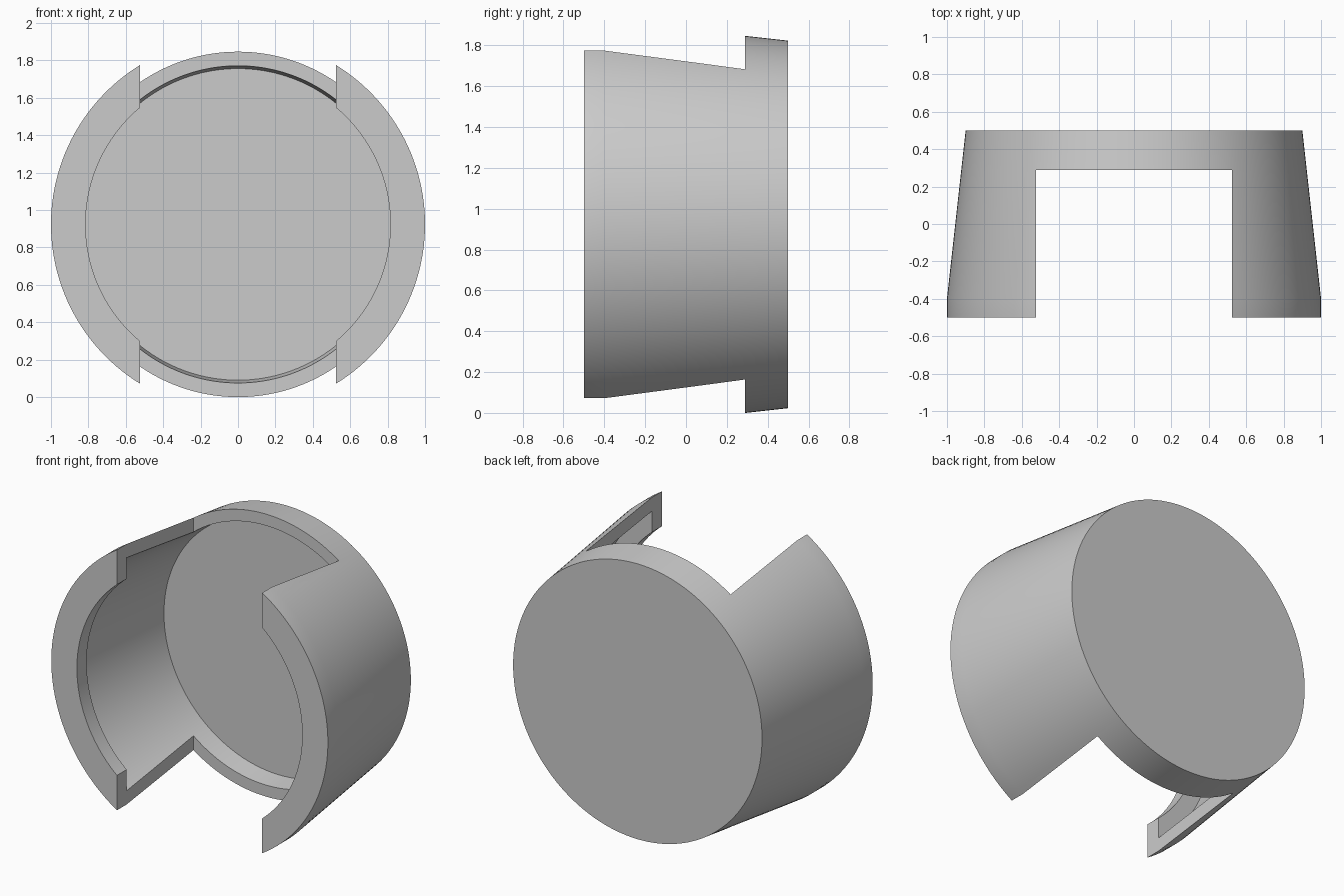
import bpy, bmesh, math
from mathutils import Matrix, Vector

cube = bpy.data.objects.get("Cube")
if cube:
    bpy.data.objects.remove(cube, do_unlink=True)

CENTRE_Z = 0.923
SEGMENTS = 160

grey = bpy.data.materials.new("plain_grey")
grey.use_nodes = True
colour = (0.6, 0.6, 0.6, 1)
grey.diffuse_color = colour
grey.node_tree.nodes["Principled BSDF"].inputs["Base Color"].default_value = colour


def add_object(name, bm):
    bmesh.ops.recalc_face_normals(bm, faces=bm.faces)
    mesh = bpy.data.meshes.new(name)
    bm.to_mesh(mesh)
    bm.free()
    mesh.materials.append(grey)
    obj = bpy.data.objects.new(name, mesh)
    bpy.context.collection.objects.link(obj)
    return obj


def lathe(name, profile):
    """Turn a (radius, y) profile about the y axis and cap both ends."""
    bm = bmesh.new()
    rings = []
    for radius, y in profile:
        rings.append([bm.verts.new((radius * math.cos(a), y, CENTRE_Z + radius * math.sin(a)))
                      for a in (2 * math.pi * i / SEGMENTS for i in range(SEGMENTS))])
    for low, high in zip(rings, rings[1:]):
        for i in range(SEGMENTS):
            j = (i + 1) % SEGMENTS
            bm.faces.new((low[i], low[j], high[j], high[i]))
    bm.faces.new(rings[0])
    bm.faces.new(rings[-1])
    return add_object(name, bm)


# Tapered cup: outer base, wall, front rim, inner lip step, inner wall, floor
cup = lathe("cup_body", [(0.9, 0.5), (1.0, -0.4), (1.0, -0.5), (0.815, -0.5),
                         (0.815, -0.4), (0.925, -0.4), (0.833, 0.425)])

# Slot through the top and bottom of the wall, open to the front
bm = bmesh.new()
size = Vector((1.05, 1.29, 3))
bmesh.ops.create_cube(bm, size=1, matrix=Matrix.Translation((0, 0.29 - size.y / 2, CENTRE_Z))
                      @ Matrix.Diagonal(size).to_4x4())
cutter = add_object("slot_cutter", bm)
cutter.hide_render = True

cut = cup.modifiers.new("slot", "BOOLEAN")
cut.operation = "DIFFERENCE"
cut.solver = "EXACT"
cut.object = cutter

bpy.ops.object.select_all(action="DESELECT")
bpy.context.view_layer.objects.active = cup
cup.select_set(True)
bpy.ops.object.modifier_apply(modifier=cut.name)
bpy.data.objects.remove(cutter, do_unlink=True)
bpy.ops.object.shade_smooth_by_angle(angle=math.radians(30))
